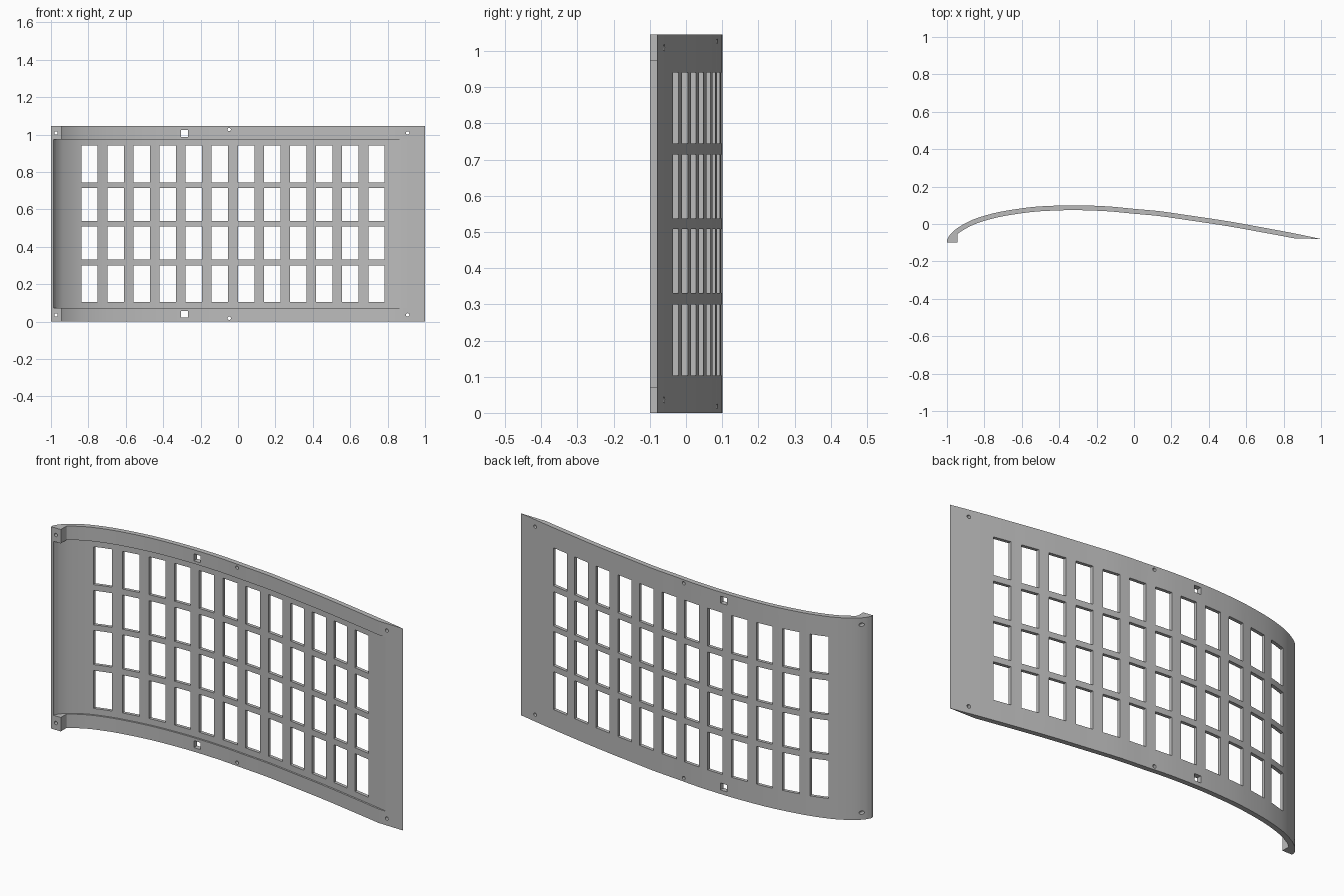
import bpy, bmesh, math
from mathutils import Vector

if "Cube" in bpy.data.objects:
    bpy.data.objects.remove(bpy.data.objects["Cube"], do_unlink=True)

HEIGHT, RAIL, FLAT = 1.045, 0.072, -0.077

grey = bpy.data.materials.new("plain grey")
grey.use_nodes = True
colour = (0.5, 0.5, 0.5, 1)
grey.diffuse_color = colour
grey.node_tree.nodes["Principled BSDF"].inputs["Base Color"].default_value = colour


def smooth_curve(pts, steps=5):
    """Catmull-Rom curve through 2D points."""
    p = [Vector(q) for q in pts]
    p = [2 * p[0] - p[1]] + p + [2 * p[-1] - p[-2]]
    out = []
    for a, b, c, d in zip(p, p[1:], p[2:], p[3:]):
        for i in range(steps):
            t = i / steps
            out.append(0.5 * (2 * b + (c - a) * t + (2 * a - 5 * b + 4 * c - d) * t * t
                              + (3 * b - a - 3 * c + d) * t ** 3))
    return out + [p[-2]]


def offset(curve, dist):
    """Shift a left-to-right curve towards the front."""
    out = []
    for i, q in enumerate(curve):
        t = (curve[min(i + 1, len(curve) - 1)] - curve[max(i - 1, 0)]).normalized()
        out.append(q + Vector((t.y, -t.x)) * dist)
    return out


def add_prism(bm, base, shift):
    """Closed solid from a base polygon swept along a vector."""
    lower = [bm.verts.new(v) for v in base]
    upper = [bm.verts.new(Vector(v) + Vector(shift)) for v in base]
    n = len(base)
    faces = [bm.faces.new(lower), bm.faces.new(upper[::-1])]
    for i in range(n):
        j = (i + 1) % n
        faces.append(bm.faces.new((lower[j], lower[i], upper[i], upper[j])))
    bmesh.ops.recalc_face_normals(bm, faces=faces)


def make_object(name, bm):
    mesh = bpy.data.meshes.new(name)
    bm.to_mesh(mesh)
    bm.free()
    mesh.materials.append(grey)
    ob = bpy.data.objects.new(name, mesh)
    bpy.context.collection.objects.link(ob)
    return ob


# Back surface of the curved panel, seen from above
back = smooth_curve([(-1, -.085), (-.985, -.06), (-.95, -.026), (-.88, .015), (-.8, .044),
                     (-.7, .068), (-.55, .09), (-.42, .098), (-.3, .1), (-.14, .094),
                     (0, .081), (.14, .068), (.28, .048), (.5, .015), (.695, -.02),
                     (.85, -.049), (1, -.08)])

# Full-thickness profile with the foot at one end and a flat tip at the other
rail = [q for q in offset(back, .026) if q.x > -.943 and q.y > FLAT]
profile = ([Vector((-1, -.1))] + back + [Vector((.86, FLAT))] + rail[::-1]
           + [Vector((-.945, rail[0].y - .005)), Vector((-.945, -.1))])
bm = bmesh.new()
add_prism(bm, [(q.x, q.y, 0) for q in profile], (0, 0, HEIGHT))
panel = make_object("curved_panel", bm)

# Shallow recess between the top and bottom rails
inner = [q for q in offset(back, .017) if q.x < 0 or q.y > FLAT]
recess = [Vector((inner[0].x, -.3))] + inner + [Vector((.9, FLAT)), Vector((.9, -.3))]
bm = bmesh.new()
add_prism(bm, [(q.x, q.y, RAIL) for q in recess], (0, 0, HEIGHT - 2 * RAIL))
recess_cutter = make_object("recess_cutter", bm)

# Window grid, square slots and round screw holes
bm = bmesh.new()


def box_hole(x0, x1, z0, z1):
    add_prism(bm, [(x0, -.4, z0), (x1, -.4, z0), (x1, -.4, z1), (x0, -.4, z1)], (0, .8, 0))


def round_hole(x, z, r=.009, n=16):
    add_prism(bm, [(x + r * math.cos(math.tau * i / n), -.4, z + r * math.sin(math.tau * i / n))
                   for i in range(n)], (0, .8, 0))


for col in range(12):
    x = -.838 + col * .1395
    for z0, z1 in ((.104, .3), (.331, .508)):
        box_hole(x, x + .088, z0, z1)
        box_hole(x, x + .088, HEIGHT - z1, HEIGHT - z0)
for flip in (False, True):
    def at(z):
        return HEIGHT - z if flip else z
    box_hole(-.304, -.267, at(.039) - .018, at(.039) + .018)
    for x, z in ((-.973, .036), (-.047, .018), (.907, .036)):
        round_hole(x, at(z))
hole_cutter = make_object("hole_cutter", bm)

# Cut the panel and bake the result
for cutter in (recess_cutter, hole_cutter):
    cutter.hide_render = True
    mod = panel.modifiers.new(cutter.name, "BOOLEAN")
    mod.operation = "DIFFERENCE"
    mod.solver = "EXACT"
    mod.object = cutter
depsgraph = bpy.context.evaluated_depsgraph_get()
cut_mesh = bpy.data.meshes.new_from_object(panel.evaluated_get(depsgraph))
panel.modifiers.clear()
panel.data = cut_mesh
cut_mesh.materials.clear()
cut_mesh.materials.append(grey)
for poly in cut_mesh.polygons:
    poly.material_index = 0
for cutter in (recess_cutter, hole_cutter):
    bpy.data.objects.remove(cutter, do_unlink=True)

bpy.ops.object.select_all(action="DESELECT")
panel.select_set(True)
bpy.context.view_layer.objects.active = panel
bpy.ops.object.shade_smooth_by_angle(angle=math.radians(20))
